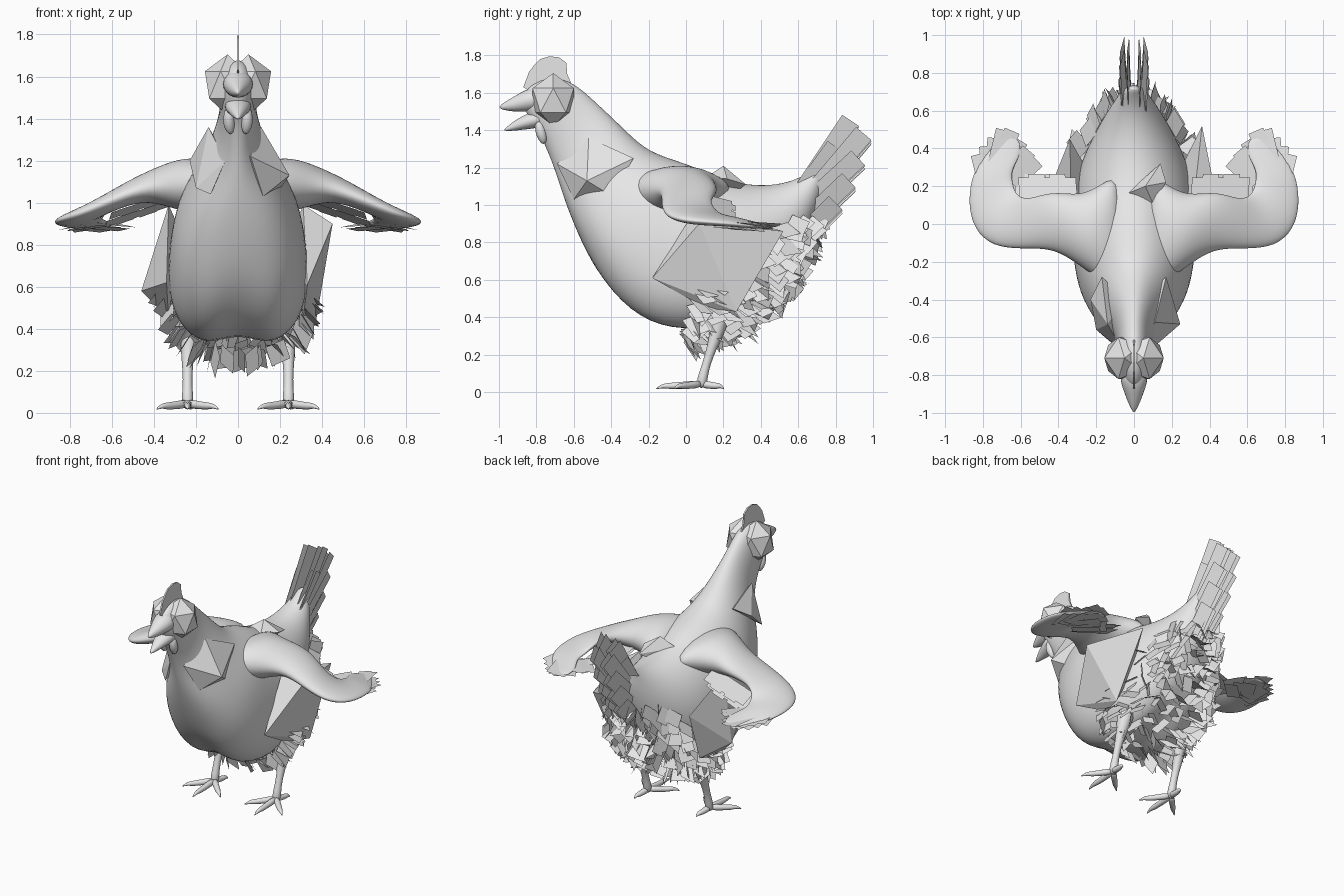
import bpy, bmesh, math, random
from mathutils import Vector as V

if "Cube" in bpy.data.objects:
    bpy.data.objects.remove(bpy.data.objects["Cube"])

random.seed(4)
grey = bpy.data.materials.new("plumage grey")
grey.diffuse_color = (0.8, 0.8, 0.8, 1)
grey.use_nodes = True
grey.node_tree.nodes["Principled BSDF"].inputs["Base Color"].default_value = grey.diffuse_color


def finish(bm, name, smooth=True, sub=0):
    bmesh.ops.recalc_face_normals(bm, faces=bm.faces)
    me = bpy.data.meshes.new(name)
    bm.to_mesh(me)
    bm.free()
    me.materials.append(grey)
    for p in me.polygons:
        p.use_smooth = smooth
    ob = bpy.data.objects.new(name, me)
    bpy.context.collection.objects.link(ob)
    if sub:
        ob.modifiers.new("round", 'SUBSURF').levels = sub
        ob.modifiers["round"].render_levels = sub
    return ob


def skin(bm, rings):
    """Join rings of points into a capped tube."""
    rows = [[bm.verts.new(p) for p in r] for r in rings]
    n = len(rows[0])
    for a, b in zip(rows, rows[1:]):
        for i in range(n):
            bm.faces.new((a[i], a[(i + 1) % n], b[(i + 1) % n], b[i]))
    bm.faces.new(rows[0])
    bm.faces.new(rows[-1][::-1])


def oval(p, q, b, n=20, low=1.0, skew=0.0):
    """Ring spanning p to q, with half-width vector b; low < 1 squares the q end."""
    c, a = (V(p) + V(q)) / 2, (V(p) - V(q)) / 2
    ring = []
    for i in range(n):
        co, si = math.cos(i * math.tau / n), math.sin(i * math.tau / n)
        k = low if co < -1e-6 else 1
        soft = lambda t: math.copysign(abs(t) ** k, t)
        ring.append(c + a * soft(co) + V(b) * soft(si) * (1 - skew * co))
    return ring


def tube(bm, pts, n=8):
    """Round tube through (x, y, z, radius) points."""
    P = [V(p[:3]) for p in pts]
    rings = []
    for i, p in enumerate(P):
        d = (P[min(i + 1, len(P) - 1)] - P[max(i - 1, 0)]).normalized()
        u = d.cross(V((0.3, 1, 0)) if abs(d.z) > 0.7 else V((0, 0, 1))).normalized()
        v, r = d.cross(u), pts[i][3]
        rings.append(oval(p + u * r, p - u * r, v * r, n))
    skin(bm, rings)


def card(bm, root, direction, across, length, width):
    """Flat rectangular feather."""
    d, a = V(direction).normalized(), V(across).normalized()
    root = V(root)
    bm.faces.new([bm.verts.new(root + a * s * width / 2 + d * t * length)
                  for s, t in ((-1, 0), (1, 0), (1, 1), (-1, 1))])


def hull(name, pts):
    """Faceted lump around a few points."""
    bm = bmesh.new()
    for p in pts:
        bm.verts.new(p)
    bmesh.ops.convex_hull(bm, input=bm.verts)
    bmesh.ops.delete(bm, geom=[v for v in bm.verts if not v.link_faces], context='VERTS')
    finish(bm, name, False)


# Body, neck and head: top y, z, bottom y, z, half-width
SECTIONS = [
    (-.87, 1.60, -.86, 1.50, .03), (-.82, 1.65, -.83, 1.45, .06), (-.72, 1.69, -.79, 1.39, .085),
    (-.60, 1.66, -.76, 1.33, .085), (-.48, 1.55, -.71, 1.21, .09), (-.35, 1.43, -.67, 1.08, .13),
    (-.22, 1.30, -.61, .91, .21), (-.08, 1.25, -.51, .69, .29), (.05, 1.21, -.40, .49, .32),
    (.15, 1.16, -.21, .33, .335), (.25, 1.13, .05, .29, .335), (.36, 1.11, .30, .38, .285),
    (.48, 1.11, .50, .57, .205), (.60, 1.14, .63, .78, .13), (.69, 1.20, .70, .97, .075),
    (.73, 1.24, .74, 1.08, .03)]
bm = bmesh.new()
rings = []
for ty, tz, by, bz, w in SECTIONS:
    big = w > .19
    ring = oval((0, ty, tz), (0, by, bz), (w, 0, 0), 20, .78 if big else 1, .07 if big else 0)
    if bz < .55:
        ring[10].z += .07        # cleft under the belly
    rings.append(ring)
skin(bm, rings)
finish(bm, "body", sub=2)

# Comb: thin outline plate
bm = bmesh.new()
comb = [(-.60, 1.62), (-.635, 1.70), (-.64, 1.76), (-.68, 1.79), (-.73, 1.795), (-.78, 1.78),
        (-.81, 1.75), (-.84, 1.71), (-.87, 1.63), (-.82, 1.60)]
skin(bm, [[(x, y, z) for y, z in comb] for x in (-.005, .005)])
finish(bm, "comb", False)

# Beak halves
for name, pts in (
    ("upper_beak", [(-.76, 1.64, 1.50, .085), (-.84, 1.63, 1.495, .075), (-.89, 1.60, 1.495, .055),
                    (-.95, 1.565, 1.50, .032), (-1.0, 1.53, 1.515, .004)]),
    ("lower_beak", [(-.74, 1.52, 1.42, .075), (-.82, 1.505, 1.405, .065), (-.88, 1.475, 1.40, .045),
                    (-.92, 1.45, 1.395, .03), (-.975, 1.405, 1.395, .004)])):
    bm = bmesh.new()
    skin(bm, [oval((0, y, a), (0, y, b), (w, 0, 0), 10) for y, a, b, w in pts])
    finish(bm, name, sub=1)

for s, side in ((1, "right"), (-1, "left")):
    # Wattle
    bm = bmesh.new()
    tube(bm, [(s * .04, -.79, 1.46, .02), (s * .045, -.78, 1.40, .033), (s * .04, -.765, 1.355, .028),
              (s * .035, -.76, 1.325, .01)])
    finish(bm, side + "_wattle", sub=1)

    # Faceted cheek
    bm = bmesh.new()
    bmesh.ops.create_icosphere(bm, subdivisions=1, radius=1)
    for v in bm.verts:
        v.co = V((s * (.05 + v.co.x * .12), -.71 + v.co.y * .13, 1.56 + v.co.z * .145))
    finish(bm, side + "_cheek", False)

    # Wing: leading edge, trailing edge, half-thickness
    W = [((.06, -.36, 1.12), (.06, .28, 1.08), .07), ((.17, -.31, 1.08), (.17, .22, 1.09), .13),
         ((.28, -.23, 1.08), (.28, .15, 1.09), .13), ((.42, -.13, 1.08), (.43, .18, 1.09), .07),
         ((.58, -.135, 1.02), (.56, .13, 1.03), .055), ((.75, -.125, .95), (.61, .15, .98), .045),
         ((.85, -.03, .92), (.63, .18, .95), .038), ((.88, .10, .91), (.64, .22, .93), .03),
         ((.865, .24, .90), (.65, .28, .92), .025), ((.82, .33, .89), (.60, .36, .90), .02),
         ((.74, .43, .88), (.60, .42, .89), .012), ((.70, .47, .88), (.62, .46, .88), .008)]
    m = lambda p: (s * p[0], p[1], p[2])
    bm = bmesh.new()
    skin(bm, [oval(m(p), m(q), (0, 0, t), 16) for p, q, t in W])
    finish(bm, side + "_wing", sub=2)

    # Wing feathers: inner row, then stepped fan at the tip
    bm = bmesh.new()
    for k in range(2):
        for i in range(5):
            x = .34 + i * .055 + k * .02
            card(bm, (s * x, .11, 1.04 - i * .018 - k * .04), (s * .08, 1, -.25),
                 (1, 0, -s * .35), .14 + .02 * (i % 2), .09)
    for k in range(2):
        for i in range(8):
            t = i / 7
            tip = (V((.82, .36, 0)).lerp(V((.67, .51, 0)), t / .5) if t < .5
                   else V((.67, .51, 0)).lerp(V((.52, .33, 0)), t / .5 - 1))
            d = V((.25 - 1.1 * t, 1 - .2 * t, 0)).normalized()
            root = tip - d * (.17 + .04 * k)
            card(bm, (s * root.x, root.y, .905 - .018 * k - .006 * (i % 3)), (s * d.x, d.y, -.06),
                 (d.y, -s * d.x, (.15 - .3 * k) * s), .18, .085)
    finish(bm, side + "_wing_feathers", False)

    # Leg, foot and toes
    bm = bmesh.new()
    x = s * .24
    tube(bm, [(s * .22, .19, .46, .07), (s * .23, .175, .36, .048), (x, .15, .27, .032), (x, .125, .20, .025),
              (x, .10, .12, .023), (x, .085, .06, .032), (x, .08, .02, .02)], 10)
    for tx, ty in ((0, -.235), (.14, -.14), (-.14, -.14), (.02, .12)):
        tube(bm, [(x, .08, .045, .026), (x + tx * .4, .08 + ty * .4, .036, .02),
                  (x + tx * .72, .08 + ty * .72, .032, .019), (x + tx * .87, .08 + ty * .87, .034, .012),
                  (x + tx * 1.07, .08 + ty * 1.03, .016, .003)])
    finish(bm, side + "_leg", sub=1)

# Faceted lumps on neck, flanks and back
hull("right_neck_lump", [(.03, -.64, 1.21), (.11, -.52, 1.36), (.17, -.28, 1.25), (.245, -.53, 1.13),
                         (.12, -.60, 1.03), (.19, -.40, 1.05), (.06, -.69, 1.22), (.05, -.4, 1.2)])
hull("left_neck_lump", [(-.14, -.53, 1.36), (-.17, -.28, 1.28), (-.23, -.40, 1.20), (-.20, -.56, 1.07),
                        (-.13, -.62, 1.04), (-.06, -.67, 1.20), (-.05, -.4, 1.2)])
hull("right_flank_lump", [(.31, .06, .99), (.45, .07, .90), (.36, .52, .86), (.37, .27, .43),
                          (.33, -.18, .61), (.31, .10, .45), (.2, .2, .7)])
hull("left_flank_lump", [(-.33, .05, .99), (-.34, .45, .85), (-.46, .15, .58), (-.34, -.12, .62),
                         (-.35, .35, .52), (-.33, .15, .45), (-.2, .2, .7)])
hull("back_lump", [(-.04, .16, 1.14), (.06, .20, 1.21), (.14, .32, 1.11), (.17, .22, 1.14),
                   (.10, .11, 1.15), (.06, .24, 1.05)])

# Tail feathers: upright cards in a narrow fan
bm = bmesh.new()
for root, tip in (((.64, 1.08), (.88, 1.44)), ((.68, 1.05), (.95, 1.37)), ((.66, 1.0), (.92, 1.24)),
                  ((.66, .92), (.87, 1.12)), ((.64, .84), (.80, 1.00)), ((.62, 1.05), (.80, 1.30))):
    for x in (-.06, -.03, .03, .06):
        d = V((x * .25, tip[0] - root[0], tip[1] - root[1]))
        card(bm, (x * .8, root[0], root[1] + x * .2), d, (x * 1.5, -d.z, d.y), d.length, .11)
finish(bm, "tail_feathers", False)

# Rump feathers: ragged rows over the lower rear of the body
bm = bmesh.new()
for row in range(11):
    t = 9.8 + row * .38
    k = min(int(t), len(SECTIONS) - 2)
    ty, tz, by, bz, w = [a + (b - a) * (t - k) for a, b in zip(SECTIONS[k], SECTIONS[k + 1])]
    reach = 1.35 + .06 * row
    count = 28 - row
    for i in range(count):
        ang = -reach + 2 * reach * i / (count - 1) + random.uniform(-.06, .06)
        cy, cz = (ty + by) / 2, (tz + bz) / 2
        out = V((math.sin(ang), 0, -math.cos(ang)))
        low = .78 if w > .19 and out.z < 0 else 1
        co = math.copysign(abs(out.z) ** low, -out.z)
        sx = math.copysign(abs(out.x) ** low, out.x)
        root = V((w * sx, cy + (by - cy) * co, cz + (bz - cz) * co))
        if root.z > (.62 if row < 4 else .92):
            continue
        spread = .55 if row < 5 else .2
        d = V((out.x * spread, .5 + random.uniform(-.25, .2), -.6 + .04 * row + random.uniform(-.2, .2)))
        side = d.cross(V((out.x, .6, out.z * .6))) + V([random.uniform(-.2, .2) for _ in range(3)])
        length = random.uniform(.09, .125) * (.85 if row > 6 else 1)
        card(bm, root, d, side, length, random.uniform(.07, .11))
finish(bm, "rump_feathers", False)
